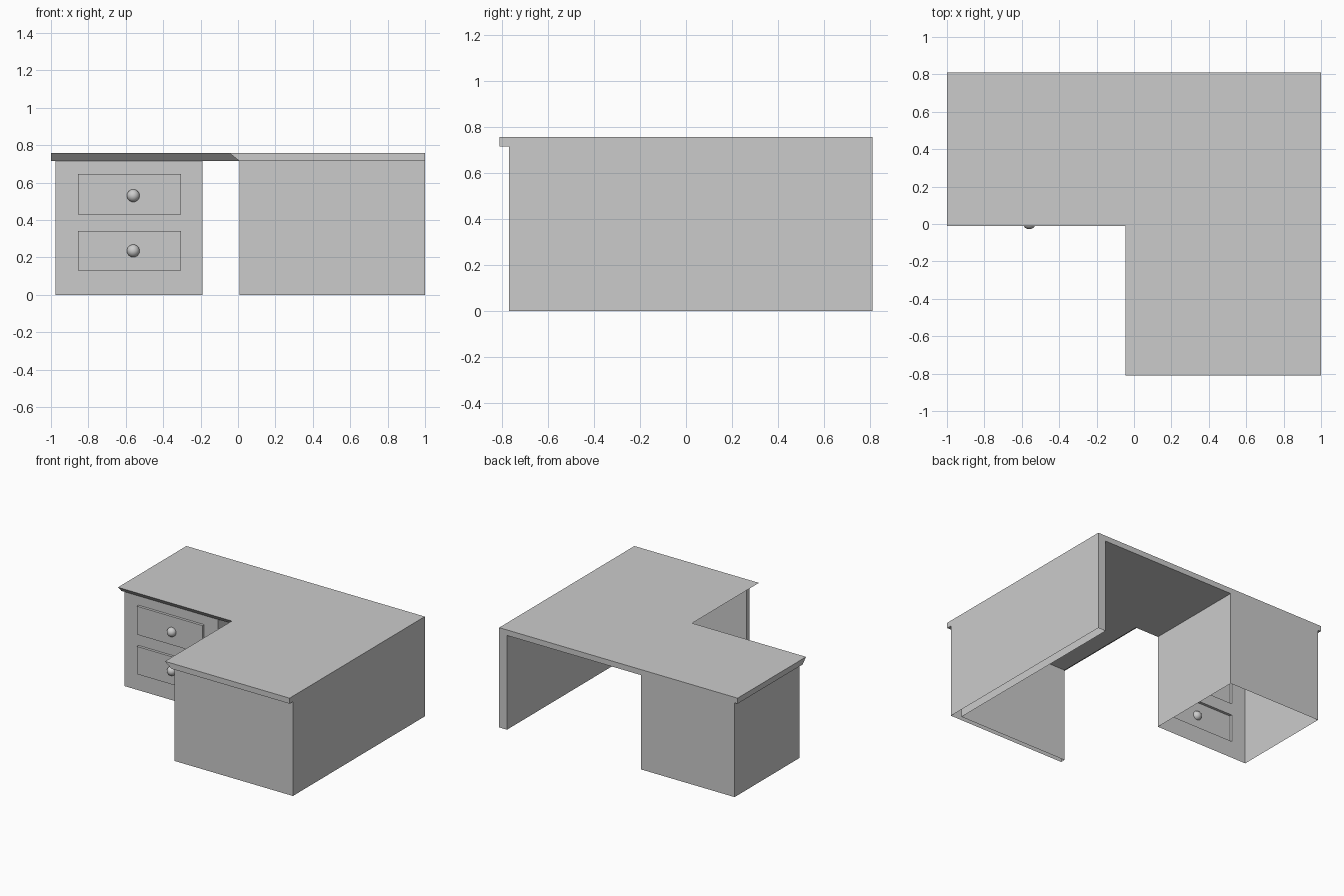
import bpy, bmesh

if "Cube" in bpy.data.objects:
    bpy.data.objects.remove(bpy.data.objects["Cube"])

TOP, UNDER = 0.757, 0.715


def finish(bm, name):
    bmesh.ops.remove_doubles(bm, verts=bm.verts, dist=1e-5)
    bmesh.ops.recalc_face_normals(bm, faces=bm.faces)
    mesh = bpy.data.meshes.new(name)
    bm.to_mesh(mesh)
    bm.free()
    obj = bpy.data.objects.new(name, mesh)
    bpy.context.collection.objects.link(obj)
    return obj


def loft(bm, low, high, z0, z1, caps=True):
    """Side walls between two outlines, optionally capped."""
    a = [bm.verts.new((x, y, z0)) for x, y in low]
    b = [bm.verts.new((x, y, z1)) for x, y in high]
    n = len(a)
    for i in range(n):
        j = (i + 1) % n
        bm.faces.new((a[i], a[j], b[j], b[i]))
    if caps:
        bm.faces.new(a[::-1])
        bm.faces.new(b)


def l_outline(ix, iy):
    return [(-1, 0.81), (-1, iy), (ix, iy), (ix, -0.81), (1, -0.81), (1, 0.81)]


# L-shaped desktop, undercut along the sitting side
bm = bmesh.new()
loft(bm, l_outline(0.008, 0.03), l_outline(-0.045, -0.01), UNDER, TOP)
finish(bm, "desktop")

# Side and front panel, open underneath; its outer faces continue the desktop
bm = bmesh.new()
panel = [(1, 0.81), (0.935, 0.81), (0.935, -0.735), (0.008, -0.735),
         (0.008, -0.77), (1, -0.77)]
loft(bm, panel, panel, 0, UNDER, caps=False)
finish(bm, "corner_panel")

# Drawer pedestal: thin walls, open underneath
X0, X1, FRONT, BACK = -0.975, -0.19, 0.03, 0.81
bm = bmesh.new()
xs = [X0, -0.855, -0.305, X1]
zs = [0, 0.13, 0.34, 0.43, 0.645, UNDER]
grid = [[bm.verts.new((x, FRONT, z)) for x in xs] for z in zs]
drawers = []
for r in range(5):
    for c in range(3):
        f = bm.faces.new((grid[r][c], grid[r][c + 1], grid[r + 1][c + 1], grid[r + 1][c]))
        if c == 1 and r in (1, 3):
            drawers.append(f)
# Left, back and right walls meet the front grid along its edges
back = [[bm.verts.new((x, BACK, z)) for x in (X0, X1)] for z in (0, UNDER)]
bm.faces.new((back[0][1], back[0][0], back[1][0], back[1][1]))
for k, c in ((0, 0), (1, 3)):
    bm.faces.new([back[0][k]] + [row[c] for row in grid] + [back[1][k]])
# Drawer fronts pushed outward
for f in drawers:
    new = bmesh.ops.extrude_face_region(bm, geom=[f])["geom"]
    bmesh.ops.translate(bm, vec=(0, -0.02, 0),
                        verts=[v for v in new if isinstance(v, bmesh.types.BMVert)])
    if f.is_valid:
        bm.faces.remove(f)
finish(bm, "drawer_pedestal")

# Round drawer knobs
for name, z in (("lower_knob", 0.235), ("upper_knob", 0.53)):
    bpy.ops.mesh.primitive_uv_sphere_add(segments=32, ring_count=16, radius=0.034,
                                         location=(-0.56, 0.006, z))
    bpy.context.object.name = name
    bpy.ops.object.shade_smooth()
